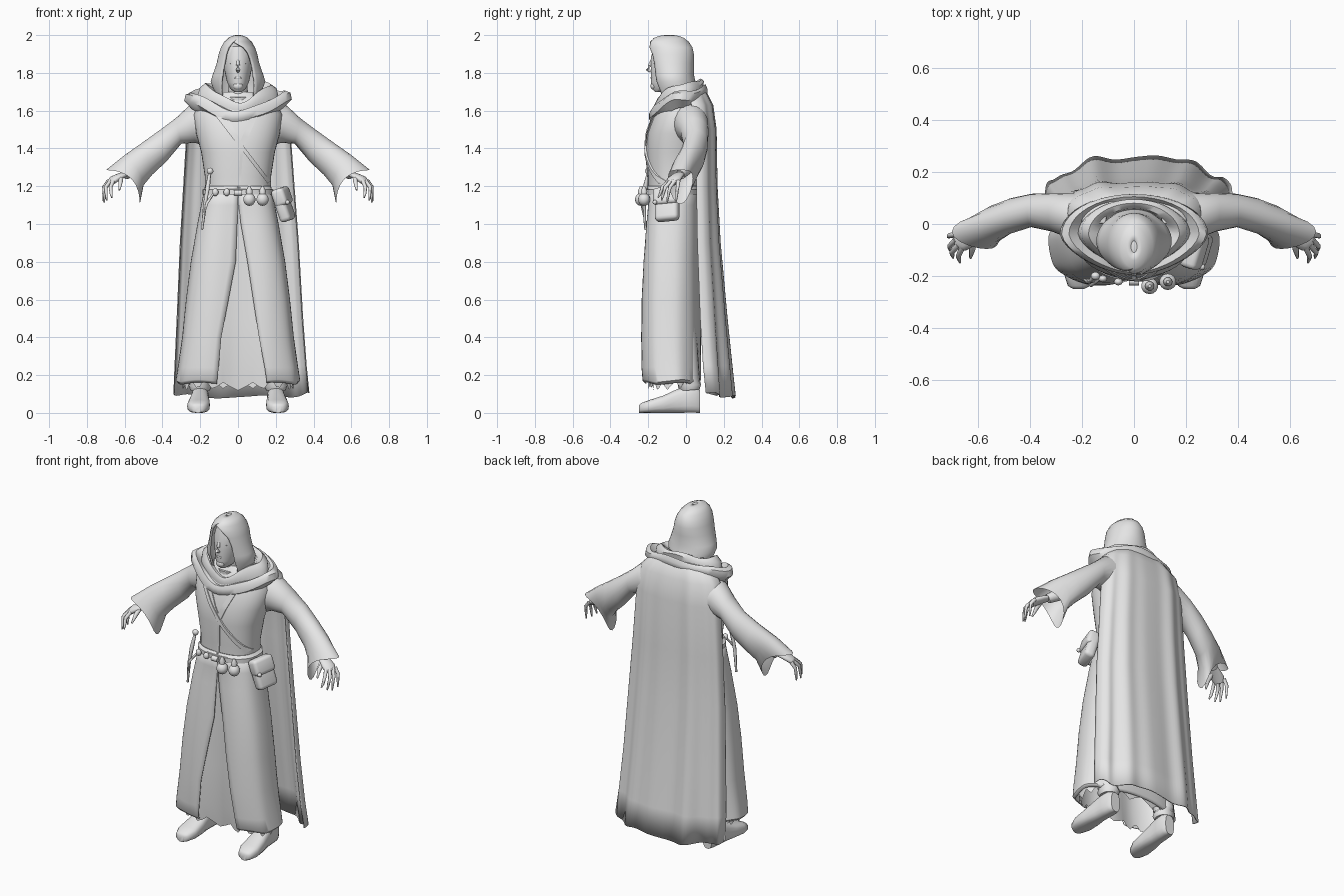
import bpy, bmesh, math
from mathutils import Vector, Matrix

mat = bpy.data.materials.new("plain grey")
mat.diffuse_color = (0.8, 0.8, 0.8, 1)


def finish(name, bm, angle=45, thick=0):
    bmesh.ops.remove_doubles(bm, verts=bm.verts, dist=1e-5)
    bmesh.ops.recalc_face_normals(bm, faces=bm.faces)
    me = bpy.data.meshes.new(name)
    bm.to_mesh(me)
    bm.free()
    me.materials.append(mat)
    me.shade_smooth()
    me.set_sharp_from_angle(angle=math.radians(angle))
    ob = bpy.data.objects.new(name, me)
    bpy.context.collection.objects.link(ob)
    if thick:
        m = ob.modifiers.new("thickness", 'SOLIDIFY')
        m.thickness = thick
        m.offset = -1
    return ob


def loft(name, rings, closed=True, caps=False, angle=45, thick=0):
    bm = bmesh.new()
    vs = [[bm.verts.new(p) for p in r] for r in rings]
    n = len(rings[0])
    for a, b in zip(vs, vs[1:]):
        for i in range(n if closed else n - 1):
            j = (i + 1) % n
            bm.faces.new((a[i], a[j], b[j], b[i]))
    if caps:
        bm.faces.new(vs[0][::-1])
        bm.faces.new(vs[-1])
    return finish(name, bm, angle, thick)


def power(v, e):
    return math.copysign(abs(v) ** e, v)


def shell(name, levels, n=40, e=1.0, warp=None, caps=False, thick=0):
    """Stacked ovals (z, half width, front y, back y, left and right edge of the front opening)."""
    rings = []
    for k, (z, rx, yf, yb, xl, xr) in enumerate(levels):
        d0, d1 = (math.copysign(math.asin(min(1, abs(x) / rx) ** (1 / e)), x) for x in (xr, xl))
        a0, a1 = -math.pi / 2 + d0, 1.5 * math.pi + d1
        ring = []
        for i in range(n + 1):
            t = a0 + (a1 - a0) * i / n
            p = Vector((rx * power(math.cos(t), e),
                        (yf + yb) / 2 + (yb - yf) / 2 * power(math.sin(t), e), z))
            ring.append(warp(p, t, k / (len(levels) - 1)) if warp else p)
        rings.append(ring)
    return loft(name, rings, False, caps, thick=thick)


def tube(name, pts, radii, n=10, flat=1.0):
    pts = [Vector(p) for p in pts]
    rings = []
    for i, p in enumerate(pts):
        q = (pts[min(i + 1, len(pts) - 1)] - pts[max(i - 1, 0)]).to_track_quat('Z', 'Y')
        rings.append([p + q @ Vector((radii[i] * math.cos(a), flat * radii[i] * math.sin(a), 0))
                      for a in (2 * math.pi * j / n for j in range(n))])
    return loft(name, rings, caps=True, angle=60)


def ball(name, loc, size):
    bm = bmesh.new()
    bmesh.ops.create_uvsphere(bm, u_segments=14, v_segments=9, radius=1,
                              matrix=Matrix.Translation(loc) @ Matrix.Diagonal((*size, 1)))
    return finish(name, bm)


def box(name, loc, size, rot, bevel):
    bm = bmesh.new()
    bmesh.ops.create_cube(bm, size=1, matrix=Matrix.Diagonal((*size, 1)))
    bmesh.ops.bevel(bm, geom=bm.edges[:], offset=bevel, segments=3, profile=0.5, affect='EDGES')
    r = Matrix.Rotation(rot[1], 4, 'Y') @ Matrix.Rotation(rot[2], 4, 'Z')
    bm.transform(Matrix.Translation(loc) @ r)
    return finish(name, bm)


# robe body
torso = shell("robe_torso", [
    (1.14, .175, -.20, .06, 0, 0), (1.25, .175, -.20, .06, 0, 0), (1.38, .195, -.212, .08, 0, 0),
    (1.48, .222, -.205, .10, 0, 0), (1.58, .235, -.175, .115, 0, 0), (1.65, .20, -.145, .105, 0, 0),
    (1.70, .10, -.11, .06, 0, 0)], e=.9)


# robe skirt with an open front, soft folds and a rolled hem
def skirt_warp(p, t, k):
    p.x *= 1 + k * .012 * math.sin(9 * t)
    if p.y < 0:
        p.y += .045 * k ** .5 * math.exp(-(p.x / .11) ** 2)
    if k > .8:
        p.z += .006 * math.sin(5 * t)
    return p


shell("robe_skirt", [
    (1.20, .175, -.205, .06, 0, 0), (1.10, .195, -.215, .065, 0, .004), (1.0, .215, -.228, .07, -.004, .015),
    (.8, .25, -.243, .07, -.012, .05), (.6, .275, -.253, .075, -.05, .08), (.4, .295, -.255, .08, -.088, .11),
    (.24, .318, -.252, .08, -.102, .14), (.17, .328, -.246, .08, -.11, .15),
    (.155, .315, -.235, .07, -.11, .15)], n=64, e=.8, warp=skirt_warp, thick=.006)


# inner robe seen in the opening, with a ragged hem
def inner_warp(p, t, k):
    p = skirt_warp(p, t, k)
    if k == 1:
        p.z += .02 * math.sin(17 * t)
    return p


shell("inner_robe", [
    (1.10, .175, -.195, .05, 0, 0), (.8, .23, -.215, .055, 0, 0), (.5, .265, -.222, .06, 0, 0),
    (.25, .295, -.222, .06, 0, 0), (.145, .295, -.215, .06, 0, 0)], n=64, e=.8, warp=inner_warp)


# cape hanging from the shoulders
def cape_warp(p, t, k):
    s = math.sin(t)
    p.y += k * s * (.012 * math.sin(7 * t) + .009 * math.sin(13 * t + 1)) - .03 * k * k * math.sin(2 * t) ** 2
    p.x += .018 * k * k
    if k == 1:
        p.z += .02 * (1 - s) + .008 * math.sin(6 * t)
    return p


cape = [(1.735, .11, .0, .075), (1.69, .20, .01, .115), (1.63, .255, .03, .145), (1.5, .275, .05, .163),
        (1.2, .295, .055, .168), (.9, .315, .06, .185), (.5, .335, .075, .222), (.25, .35, .09, .248),
        (.085, .36, .105, .266)]
shell("cape", [(z, rx, 2 * ye - yb, yb, -rx, rx) for z, rx, ye, yb in cape],
      n=64, e=.75, warp=cape_warp, thick=.006)

# draped cowl: rings of (half width, front y, back y, front z, side z, back z)
rings = []
for rx, yf, yb, zf, zs, zb in [
        (.24, -.170, .10, 1.53, 1.61, 1.67), (.285, -.195, .115, 1.55, 1.655, 1.69),
        (.278, -.195, .115, 1.58, 1.69, 1.715), (.25, -.185, .105, 1.60, 1.70, 1.735),
        (.215, -.165, .09, 1.60, 1.67, 1.72), (.205, -.170, .095, 1.63, 1.715, 1.75),
        (.175, -.160, .08, 1.645, 1.74, 1.765), (.14, -.13, .06, 1.64, 1.72, 1.755),
        (.11, -.09, .05, 1.60, 1.68, 1.70)]:
    ring = []
    for i in range(40):
        t = 2 * math.pi * i / 40
        s = math.sin(t)
        z = zs + ((zf if s < 0 else zb) - zs) * s * s + .006 * math.sin(5 * t + rx * 30)
        taper = 1 - .25 * max(0, -s) ** 1.3
        ring.append((rx * math.cos(t) * taper, (yf + yb) / 2 + (yb - yf) / 2 * s, z))
    rings.append(ring)
loft("cowl", rings, angle=50)

# hood
shell("hood", [
    (1.66, .112, -.16, .06, -.085, .085), (1.70, .125, -.17, .062, -.09, .09),
    (1.755, .145, -.18, .05, -.088, .088), (1.79, .134, -.187, .042, -.084, .084),
    (1.85, .113, -.198, .042, -.075, .075), (1.90, .102, -.20, .042, -.066, .058),
    (1.935, .09, -.20, .034, -.054, .03), (1.965, .073, -.19, .015, -.03, -.02),
    (1.985, .052, -.17, -.01, 0, 0), (1.996, .03, -.14, -.04, 0, 0), (2.0, .012, -.11, -.065, 0, 0)],
      thick=.012, caps=False)
ball("hood_crown", (0, -.088, 1.985), (.03, .05, .0145))

# head, neck and face
shell("head", [
    (1.70, .02, -.165, -.11, 0, 0), (1.715, .04, -.18, -.05, 0, 0), (1.75, .058, -.186, 0, 0, 0),
    (1.82, .073, -.186, .02, 0, 0), (1.88, .078, -.186, .025, 0, 0), (1.94, .06, -.17, 0, 0, 0),
    (1.965, .02, -.12, -.05, 0, 0)], n=28, caps=True)
tube("neck", [(0, -.06, 1.60), (0, -.07, 1.76)], [.055, .05], 16)
tube("shirt_collar", [(0, -.072, 1.58), (0, -.078, 1.675)], [.068, .066], 16)
tube("nose", [(0, -.180, 1.868), (0, -.192, 1.838), (0, -.203, 1.818), (0, -.185, 1.806)],
     [.007, .010, .012, .007], 10)
ball("lips", (0, -.182, 1.774), (.02, .006, .006))
ball("chin", (0, -.172, 1.73), (.026, .016, .02))
for s in (-1, 1):
    ball("eye", (s * .03, -.167, 1.85), (.013, .007, .005))
    tube("eyebrow", [(s * .012, -.181, 1.868), (s * .034, -.167, 1.874), (s * .054, -.139, 1.866)],
         [.005, .006, .004], 6)

for s in (-1, 1):
    # flared sleeve: (top x, top z, bottom x, bottom z, middle y, half depth)
    rings = []
    stations = [(.15, 1.65, .15, 1.40, .02, .10), (.26, 1.625, .225, 1.43, .03, .088),
                (.33, 1.56, .30, 1.425, .045, .074), (.41, 1.50, .38, 1.33, .052, .064),
                (.50, 1.435, .455, 1.26, .03, .068), (.60, 1.365, .50, 1.205, 0, .072),
                (.70, 1.285, .52, 1.105, -.03, .066)]
    for k, (tx, tz, bx, bz, y, ry) in enumerate(stations):
        ring = []
        for i in range(20):
            a = 2 * math.pi * i / 20
            c, q = math.cos(a), math.sin(a)
            pull = q * q * (1 if k == 6 else .3 if k == 5 else 0)
            ring.append((s * ((tx + bx) / 2 + (tx - bx) / 2 * c - .045 * pull), y + ry * q,
                         (tz + bz) / 2 + (tz - bz) / 2 * c + .045 * pull))
        rings.append(ring)
    loft("sleeve", rings, angle=60)

    # forearm and hand
    tube("forearm", [(s * .44, .035, 1.355), (s * .55, 0, 1.29), (s * .60, -.03, 1.26)], [.045, .034, .027])
    tube("palm", [(s * .585, -.025, 1.268), (s * .62, -.045, 1.255), (s * .66, -.065, 1.235),
                  (s * .68, -.075, 1.215)], [.024, .034, .04, .03], 12, .5)
    for bx, by, mx, my, ex, ey, ez in [(.685, -.04, .71, -.045, .712, -.052, 1.12),
                                       (.685, -.06, .708, -.085, .708, -.10, 1.115),
                                       (.675, -.08, .70, -.11, .695, -.13, 1.125),
                                       (.66, -.09, .675, -.125, .668, -.148, 1.14)]:
        tube("finger", [(s * bx, by, 1.228), (s * mx, my, 1.195), (s * (mx + ex) / 2, (my + ey) / 2, 1.16),
                        (s * ex, ey, ez)], [.011, .010, .008, .004], 8)
    tube("thumb", [(s * .62, -.06, 1.25), (s * .622, -.10, 1.222), (s * .628, -.13, 1.18)],
         [.014, .012, .005], 8)

    # shoe, sole flat on the ground: (y, half width, height)
    rings = []
    for y, w, h in [(-.25, .02, .04), (-.238, .042, .052), (-.19, .06, .07), (-.12, .057, .092),
                    (-.05, .047, .125), (0, .046, .14), (.05, .044, .14), (.075, .03, .12)]:
        rings.append([(s * (.2 + .05 * -y) + w * power(math.cos(a), .75), y,
                       h / 2 + h / 2 * power(math.sin(a), .7))
                      for a in (2 * math.pi * i / 18 for i in range(18))])
    loft("shoe", rings, caps=True, angle=50)
    tube("trouser_leg", [(s * .2, .02, .12), (s * .2, .018, .145), (s * .2, .015, .18), (s * .175, -.01, .5)],
         [.052, .062, .058, .06], 16)

# belt, knot and hanging pouches
shell("belt", [(z, .180 + d, -.208 - d, .064 + d, 0, 0)
               for z, d in ((1.155, 0), (1.157, .007), (1.183, .007), (1.185, 0))], e=.85)
tube("belt_knot", [(-.02, -.22, 1.165), (.02, -.22, 1.165)], [.016, .016], 10)
for x, y in ((.06, -.238), (.13, -.222)):
    ball("round_pouch", (x, y, 1.13), (.033, .032, .034))
    tube("pouch_neck", [(x, y, 1.15), (x, y, 1.175), (x, y, 1.20)], [.014, .018, .006])
for x, y in ((-.06, -.222), (-.12, -.21)):
    ball("belt_charm", (x, y, 1.168), (.017, .014, .02))

# hip bag with flap
box("hip_bag", (.24, -.10, 1.10), (.062, .13, .175), (0, -.33, -.3), .022)
box("bag_flap", (.233, -.104, 1.145), (.072, .136, .095), (0, -.33, -.3), .02)
ball("bag_button", (.262, -.165, 1.115), (.012, .012, .012))

# rod tucked behind the belt
tube("rod", [(-.19, -.215, .97), (-.175, -.222, 1.10), (-.16, -.215, 1.20), (-.15, -.20, 1.27)],
     [.006, .010, .012, .008], 8)
ball("rod_pommel", (-.148, -.20, 1.28), (.018, .016, .018))
tube("rod_hanger", [(-.13, -.21, 1.16), (-.165, -.235, 1.11), (-.18, -.225, 1.05)], [.006, .008, .005], 6)

# strap and robe lapels laid on the chest
bpy.context.view_layer.update()


def chest(x, z, off):
    hit, loc, *_ = torso.ray_cast(Vector((x, -1, z)), Vector((0, 1, 0)))
    return Vector((x, (loc.y if hit else -.12) - off, z))


def ribbon(name, a, b, w, off):
    a, b = Vector(a), Vector(b)
    side = Vector((b.y - a.y, a.x - b.x)).normalized() * w / 2
    rows = []
    for i in range(13):
        m = a.lerp(b, i / 12)
        rows.append([chest(m.x + u * side.x, m.y + u * side.y, o)
                     for u, o in ((-1, -.004), (-1, off), (1, off), (1, -.004))])
    return loft(name, rows, angle=30)


ribbon("bag_strap", (-.12, 1.59), (.165, 1.22), .02, .011)
ribbon("lapel", (-.09, 1.60), (.02, 1.40), .03, .006)
ribbon("lapel", (.10, 1.60), (.02, 1.42), .03, .006)
ribbon("robe_closure", (.022, 1.41), (.005, 1.19), .014, .005)
